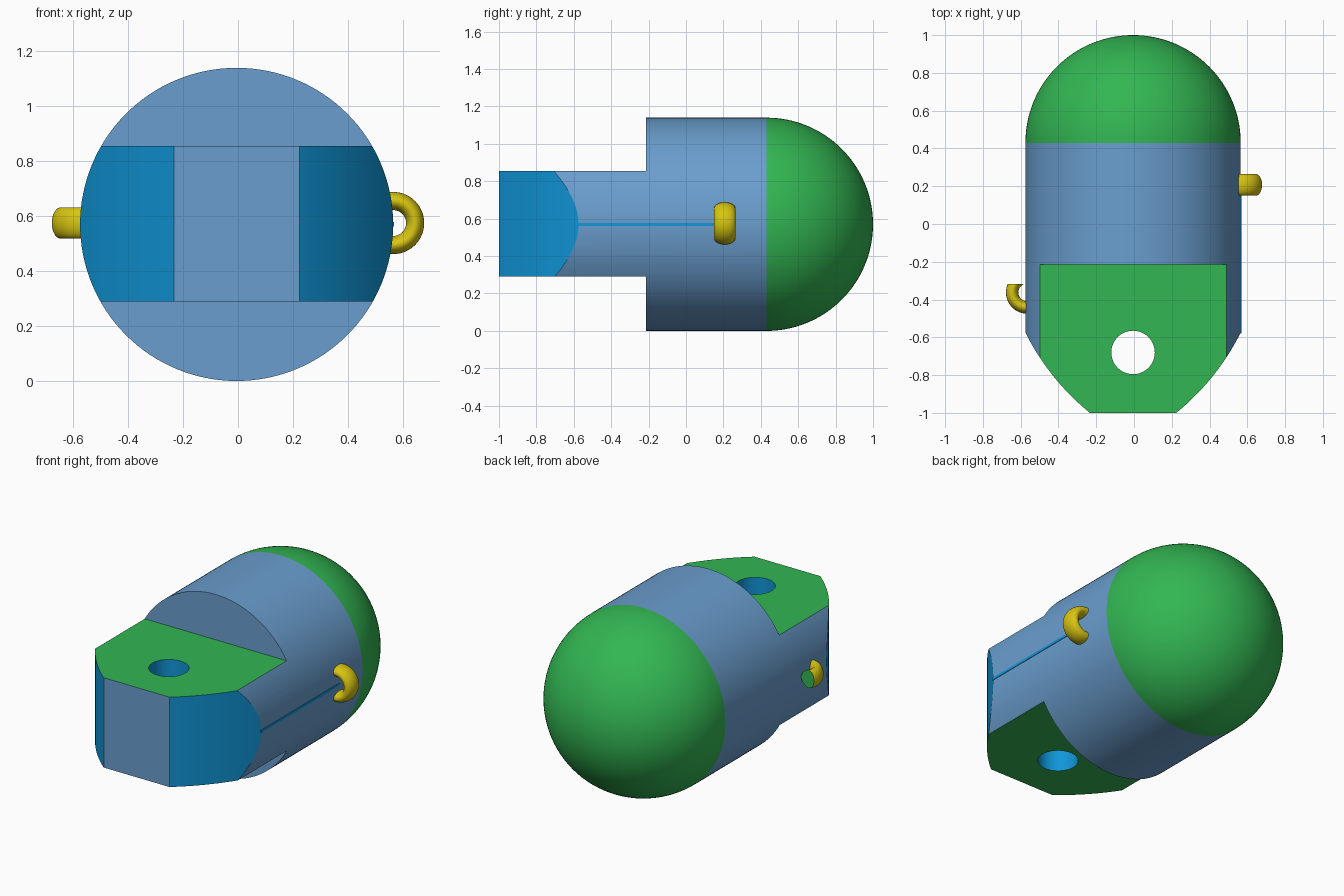
import bpy, bmesh, math
from mathutils import Vector

if "Cube" in bpy.data.objects:
    bpy.data.objects.remove(bpy.data.objects["Cube"])

R, CX, CZ = 0.57, -0.005, 0.57      # body radius and axis
Z0, Z1 = 0.29, 0.855                # tongue bottom and top


def material(name, rgb):
    m = bpy.data.materials.new(name)
    lin = [(c / 255 / 12.92) if c < 11 else ((c / 255 + 0.055) / 1.055) ** 2.4 for c in rgb]
    m.diffuse_color = (*lin, 1)
    m.use_nodes = True
    m.node_tree.nodes["Principled BSDF"].inputs["Base Color"].default_value = m.diffuse_color
    return m


steel = material("steel blue", (106, 158, 206))
green = material("green", (50, 182, 82))
blue = material("bright blue", (16, 150, 216))
yellow = material("yellow", (215, 196, 18))


def make(name, bm, *mats):
    bmesh.ops.recalc_face_normals(bm, faces=bm.faces)
    me = bpy.data.meshes.new(name)
    bm.to_mesh(me)
    bm.free()
    ob = bpy.data.objects.new(name, me)
    bpy.context.collection.objects.link(ob)
    for m in mats:
        me.materials.append(m)
    return ob


def prism(name, points, direction, *mats):
    """Extrude a closed outline along a direction."""
    bm = bmesh.new()
    f = bm.faces.new([bm.verts.new(p) for p in points])
    ext = bmesh.ops.extrude_face_region(bm, geom=[f])["geom"]
    bmesh.ops.translate(bm, vec=direction, verts=[v for v in ext if isinstance(v, bmesh.types.BMVert)])
    return make(name, bm, *mats)


def box(name, x, y, z, *mats):
    pts = [(x[0], y[0], z[0]), (x[1], y[0], z[0]), (x[1], y[1], z[0]), (x[0], y[1], z[0])]
    return prism(name, pts, (0, 0, z[1] - z[0]), *mats)


def smooth(ob, angle=25):
    bpy.ops.object.select_all(action='DESELECT')
    ob.select_set(True)
    bpy.context.view_layer.objects.active = ob
    bpy.ops.object.shade_smooth_by_angle(angle=math.radians(angle))


def circle(r, n):
    return [(r * math.cos(2 * math.pi * i / n), r * math.sin(2 * math.pi * i / n)) for i in range(n)]


# Body cylinder lying along y
body = prism("body", [(CX + a, -1, CZ + b) for a, b in circle(R, 128)], (0, 1.43, 0), steel, green, blue)

# Cutters: curved tip outline, notches above and below the tongue, pin hole
arc = []
for i in range(25):
    t = math.radians(-24 - 29 * i / 24)
    arc.append((-0.588 + 1.295 * math.cos(t), 0.005 + 1.295 * math.sin(t)))
half = [(0.75, 1), (0.75, -0.5)] + arc
outline = half + [(-x, y) for x, y in reversed(half)]
tip = prism("tip_cutter", [(CX + x, y, -0.2) for x, y in outline], (0, 0, 1.6))
top = box("top_notch_cutter", (-1, 1), (-1.2, -0.215), (Z1, 1.5))
bottom = box("bottom_notch_cutter", (-1, 1), (-1.2, -0.215), (-0.5, Z0))
hole = prism("hole_cutter", [(CX + a, -0.68 + b, -0.2) for a, b in circle(0.115, 64)], (0, 0, 1.6))

bpy.context.view_layer.objects.active = body
for cutter, op in ((tip, 'INTERSECT'), (top, 'DIFFERENCE'), (bottom, 'DIFFERENCE'), (hole, 'DIFFERENCE')):
    mod = body.modifiers.new("cut", 'BOOLEAN')
    mod.operation, mod.object, mod.solver = op, cutter, 'EXACT'
    bpy.ops.object.modifier_apply(modifier=mod.name)
    bpy.data.objects.remove(cutter)

# Green tongue faces, bright blue tip sides and hole wall
for p in body.data.polygons:
    c, n = p.center, p.normal
    in_hole = math.hypot(c.x - CX, c.y + 0.68) < 0.12 and abs(n.z) < 0.1
    flat = abs(n.z) > 0.99 and min(abs(c.z - Z0), abs(c.z - Z1)) < 0.005
    if in_hole or -0.95 < n.y < -0.3:
        p.material_index = 2
    elif flat and c.y < -0.215:
        p.material_index = 1
    else:
        p.material_index = 0
smooth(body)


def surface(rows, closed):
    """Skin a grid of points; each row is optionally a closed loop."""
    bm = bmesh.new()
    vs = [[bm.verts.new(p) for p in row] for row in rows]
    for a, b in zip(vs, vs[1:]):
        for j in range(len(a) if closed else len(a) - 1):
            k = (j + 1) % len(a)
            bm.faces.new((a[j], a[k], b[k], b[j]))
    return bm


# Hemispherical dome at the back
rows = []
for i in range(33):
    t = math.pi / 2 * i / 32
    rows.append([(CX + a, 0.43 + R * math.sin(t), CZ + b) for a, b in circle(max(R * math.cos(t), 1e-5), 128)])
bm = surface(rows, True)
bmesh.ops.remove_doubles(bm, verts=bm.verts, dist=1e-4)
smooth(make("dome", bm, green), 40)

# Thin strip along the right side
box("side_strip", (0.555, 0.568), (-0.58, 0.2), (CZ - 0.008, CZ + 0.008), blue)


def ring(a0, a1, place):
    """Oval-section ring arc, placed by a function of radius, angle and width."""
    rows = []
    for i in range(41):
        a = math.radians(a0 + (a1 - a0) * i / 40)
        rows.append([place(0.08 + 0.033 * u, a, 0.057 * v) for u, v in circle(1, 32)])
    return surface(rows, True)


# Right loop, standing upright
bm = ring(-110, 110, lambda r, a, w: (0.565 + r * math.cos(a), 0.207 + w, 0.575 + r * math.sin(a)))
smooth(make("right_loop", bm, yellow), 40)

# Left hook, lying flat, cut off square with a green end
bm = ring(100, 290, lambda r, a, w: (-0.565 + r * math.cos(a), -0.362 + r * math.sin(a), 0.575 + w))
cut = bmesh.ops.bisect_plane(bm, geom=bm.verts[:] + bm.edges[:] + bm.faces[:], plane_co=Vector((0, -0.317, 0)),
                             plane_no=Vector((0, 1, 0)), clear_outer=True)["geom_cut"]
end = bmesh.ops.edgeloop_fill(bm, edges=[e for e in cut if isinstance(e, bmesh.types.BMEdge)])["faces"]
for f in end:
    f.material_index = 1
smooth(make("left_hook", bm, yellow, green), 40)
